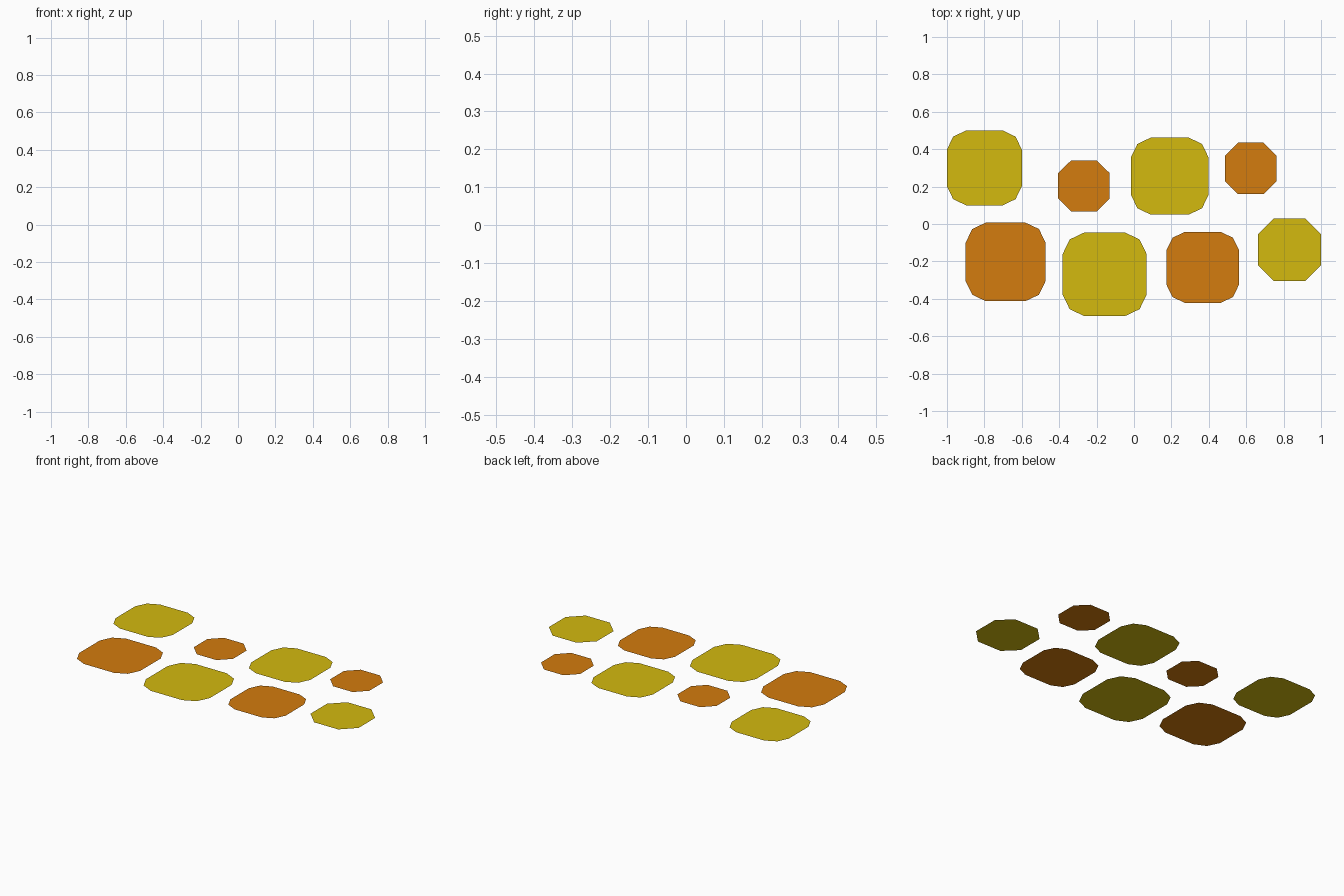
import bpy

if "Cube" in bpy.data.objects:
    bpy.data.objects.remove(bpy.data.objects["Cube"])


def linear(c):
    c /= 255
    return c / 12.92 if c <= 0.04045 else ((c + 0.055) / 1.055) ** 2.4


def material(name, rgb):
    m = bpy.data.materials.new(name)
    m.diffuse_color = (*[linear(c) for c in rgb], 1)
    m.use_nodes = True
    m.node_tree.nodes["Principled BSDF"].inputs["Base Color"].default_value = m.diffuse_color
    return m


yellow = material("golden_yellow", (212, 186, 15))
orange = material("burnt_orange", (212, 124, 14))

# Quarter outlines in units of the half size: one-cut and two-cut corners
OCTAGON = [(1, 0.5), (0.5, 1)]
ROUNDED = [(1, 0.49), (0.835, 0.835), (0.49, 1)]


def patch(name, x0, x1, y0, y1, quarter, mat):
    """Flat, single-sided patch with cut corners, facing up at z = 0."""
    cx, cy, hx, hy = (x0 + x1) / 2, (y0 + y1) / 2, (x1 - x0) / 2, (y1 - y0) / 2
    pts = []
    for i in range(4):
        for px, py in quarter:
            for _ in range(i):          # rotate the quarter by 90 degrees
                px, py = -py, px
            pts.append((px * hx, py * hy, 0))
    me = bpy.data.meshes.new(name)
    me.from_pydata(pts, [], [range(len(pts))])
    me.materials.append(mat)
    ob = bpy.data.objects.new(name, me)
    ob.location = (cx, cy, 0)
    bpy.context.collection.objects.link(ob)


# Back row
patch("back_patch_1", -1.0, -0.60, 0.10, 0.50, ROUNDED, yellow)
patch("back_patch_2", -0.405, -0.13, 0.067, 0.34, OCTAGON, orange)
patch("back_patch_3", -0.016, 0.398, 0.05, 0.462, ROUNDED, yellow)
patch("back_patch_4", 0.487, 0.761, 0.16, 0.435, OCTAGON, orange)
# Front row
patch("front_patch_1", -0.90, -0.473, -0.413, 0.008, ROUNDED, orange)
patch("front_patch_2", -0.381, 0.067, -0.492, -0.046, ROUNDED, yellow)
patch("front_patch_3", 0.174, 0.561, -0.422, -0.042, ROUNDED, orange)
patch("front_patch_4", 0.663, 1.0, -0.304, 0.029, OCTAGON, yellow)
